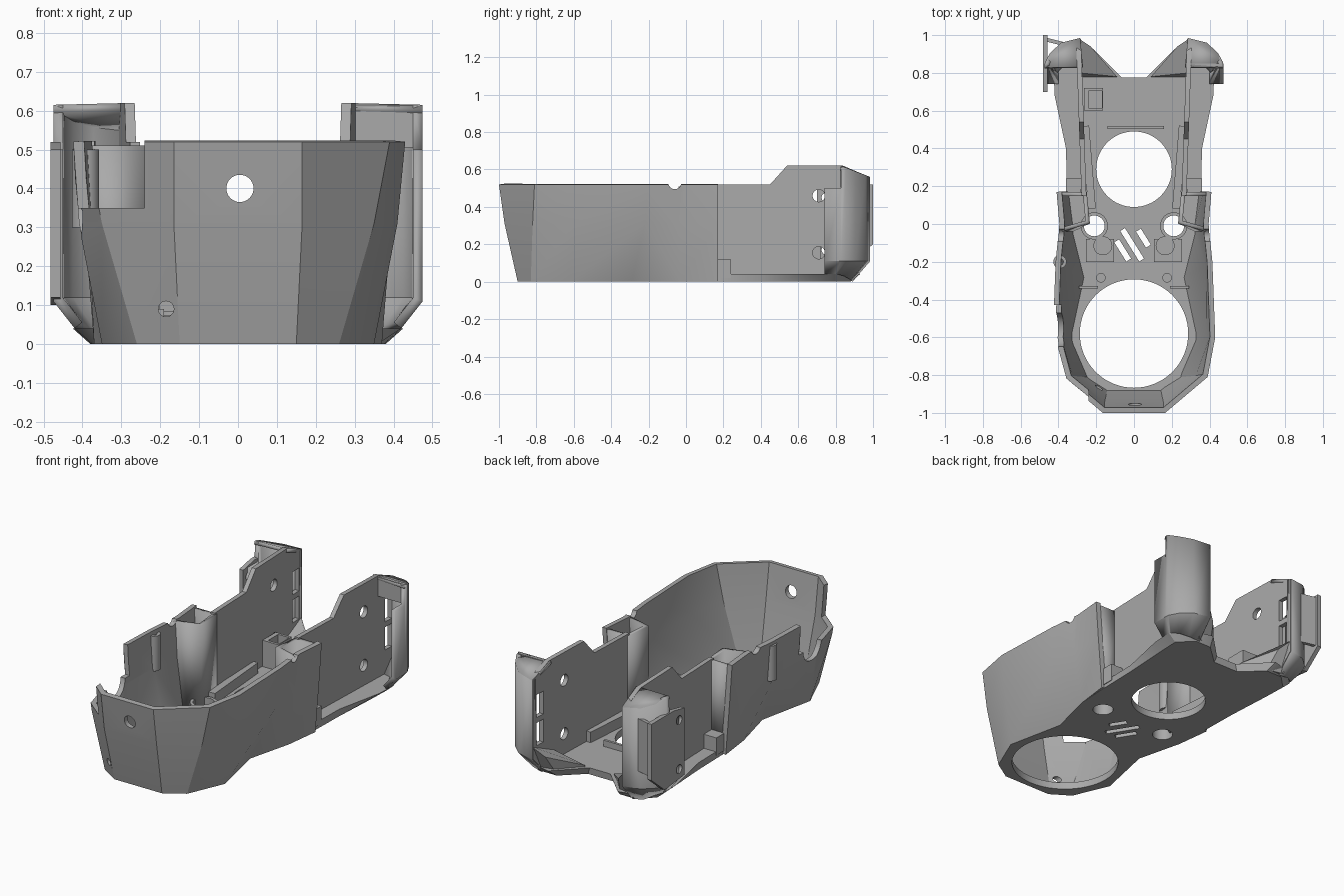
import bpy, bmesh, math
from mathutils import Matrix

if "Cube" in bpy.data.objects:
    bpy.data.objects.remove(bpy.data.objects["Cube"])

grey = bpy.data.materials.new("plain grey plastic")
grey.use_nodes = True
grey.diffuse_color = (0.4, 0.4, 0.4, 1)
grey.node_tree.nodes["Principled BSDF"].inputs["Base Color"].default_value = (0.4, 0.4, 0.4, 1)
parts = []


def add(name, bm, thick=0, offset=-1, mirror=False):
    """Turn a bmesh into an object, optionally thickened and mirrored."""
    mesh = bpy.data.meshes.new(name)
    bm.to_mesh(mesh)
    bm.free()
    ob = bpy.data.objects.new(name, mesh)
    bpy.context.scene.collection.objects.link(ob)
    mesh.materials.append(grey)
    if thick:
        m = ob.modifiers.new("thickness", 'SOLIDIFY')
        m.thickness, m.offset, m.use_even_offset = thick, offset, True
    if mirror:
        ob.modifiers.new("mirror", 'MIRROR')
    parts.append(ob)
    return ob


def sheet(rings):
    """Open strip of faces through equal-length rows of points."""
    bm = bmesh.new()
    rows = [[bm.verts.new(p) for p in r] for r in rings]
    for a, b in zip(rows, rows[1:]):
        for i in range(len(a) - 1):
            bm.faces.new((a[i], a[i + 1], b[i + 1], b[i]))
    return bm


def ngon(points):
    bm = bmesh.new()
    bm.faces.new([bm.verts.new(p) for p in points])
    return bm


def loft(low, high):
    """Closed solid between two matching outlines."""
    bm = bmesh.new()
    a, b = [[bm.verts.new(p) for p in r] for r in (low, high)]
    bm.faces.new(a[::-1])
    bm.faces.new(b)
    for i in range(len(a)):
        j = (i + 1) % len(a)
        bm.faces.new((a[i], a[j], b[j], b[i]))
    bmesh.ops.recalc_face_normals(bm, faces=bm.faces)
    return bm


def box(centre, size, angle=0):
    bm = bmesh.new()
    bmesh.ops.create_cube(bm, size=1, matrix=Matrix.Translation(centre)
                          @ Matrix.Rotation(angle, 4, 'Z') @ Matrix.Diagonal((*size, 1)))
    return bm


def rod(centre, radius, depth, axis='Z', sides=32):
    turn = {'Z': Matrix(), 'X': Matrix.Rotation(math.pi / 2, 4, 'Y'),
            'Y': Matrix.Rotation(math.pi / 2, 4, 'X')}[axis]
    bm = bmesh.new()
    bmesh.ops.create_cone(bm, cap_ends=True, segments=sides, radius1=radius, radius2=radius,
                          depth=depth, matrix=Matrix.Translation(centre) @ turn)
    return bm


def cut(ob, shapes):
    """Subtract the shapes from the part and bake the result."""
    helpers = []
    for bm in shapes:
        c = add("cutter", bm)
        parts.remove(c)
        c.hide_render = True
        m = ob.modifiers.new("cut", 'BOOLEAN')
        m.operation, m.solver, m.object = 'DIFFERENCE', 'EXACT', c
        helpers.append(c)
    dg = bpy.context.evaluated_depsgraph_get()
    baked = bpy.data.meshes.new_from_object(ob.evaluated_get(dg))
    ob.modifiers.clear()
    ob.data = baked
    for c in helpers:
        bpy.data.objects.remove(c)


def both(half, z):
    """Mirror a front-to-back half outline into a full row at height z."""
    return [(-x, y, z) for x, y in reversed(half)] + [(x, y, z) for x, y in half]


# Faceted front shell, creased towards a peak on each flank
foot = [(.15, -.9), (.26, -.83), (.35, -.62), (.28, -.29), (.345, -.03), (.37, .17)]
waist = [(.165, -.97), (.35, -.82), (.41, -.6), (.405, -.22), (.385, -.04), (.395, .17)]
rim = [(.165, -1), (.39, -.81), (.43, -.6), (.415, -.2), (.395, 0), (.41, .17)]
skin = sheet([both(foot, 0), both(waist, .31), both(rim, .52)])
skin.verts.ensure_lookup_table()
row = 2 * len(foot)
for peak, sides in ((9, (8, 10)), (2, (1, 3))):
    for i in sides:
        bmesh.ops.connect_verts(skin, verts=[skin.verts[row + peak], skin.verts[i]])
        skin.verts.ensure_lookup_table()
shell = add("front_shell", skin, .028)
cut(shell, [rod((.005, -1, .4), .035, .3, 'Y'),
            rod((-.185, -.9, .09), .02, .3, 'Y'),
            rod((0, -.06, .53), .035, 2, 'X'),
            box((-.44, -.73, .5), (.4, .6, .3)),
            rod((-.44, -.56, .36), .09, .3, 'X')])

# Floor plate with its openings
rear_low = [(.36, .4), (.375, .66), (.38, .8), (.3, .88), (.2, .88), (.08, .77)]
rear_high = [(.36, .4), (.42, .68), (.425, .8), (.33, .9), (.22, .93), (.065, .775)]
front_half = foot[:-1] + [(.355, .17)]
floor = add("floor_plate", loft(both(front_half + rear_low, 0), both(front_half + rear_high, .04)))
openings = [rod((0, -.58, 0), .287, .4, sides=64), rod((0, .29, 0), .2, .4, sides=64)]
openings += [rod((s * .21, -.01, 0), .055, .4) for s in (-1, 1)]
openings += [box((x, y, 0), (.03, length, .4), math.radians(32))
             for x, y, length in ((-.06, -.14, .12), (-.01, -.11, .19), (.05, -.075, .1))]
cut(floor, openings)

# Tall flat side panels behind the shell, with round holes and rear windows
profile = [(.15, .03), (.15, .52), (.45, .52), (.54, .62), (.84, .62), (.98, .56), (.98, .11), (.9, .03)]
panel = add("side_panels", ngon([(.265 + (y - .15) * .035, y, z) for y, z in profile]), .026, 0, True)
cut(panel, [rod((0, .71, z), .033, 2, 'X') for z in (.155, .46)]
    + [box((0, .92, z), (.7, .06, .13)) for z in (.24, .4)])

# Rounded wraps at the rear corners
plan = [(.475, .74), (.475, .829), (.475, .83), (.472, .855), (.445, .905), (.385, .96), (.285, .985)]
tops = [.5, .5, .615, .61, .59, .57, .56]
under = [(.42, .74, .04), (.42, .8, .04), (.42, .8, .04), (.42, .81, .04),
         (.39, .845, .03), (.35, .88, .01), (.285, .89, 0)]
add("rear_corners", sheet([under, [(x, y, .11) for x, y in plan],
                           [(x, y, z) for (x, y), z in zip(plan, tops)]]), .025, -1, True)

# Sloping caps over the rear corners, with a closing flap on the left one
add("corner_caps", ngon([(.27, .835, .62)] + [(x, y, z) for (x, y), z in zip(plan[2:], tops[2:])]),
    .02, -1, True)
add("left_cap_flap", box((.38, .84, .56), (.18, .02, .11)))

# Sloped feet inside the rear corners
add("rear_feet", loft([(.1, .77, .01), (.2, .88, .01), (.3, .9, .01), (.3, .77, .01)],
                      [(.09, .78, .05), (.23, .94, .12), (.29, .98, .18), (.29, .8, .1)]), mirror=True)

# Pocket walls joining shell and panels, leaning with the shell
pocket_low = [(.35, .158), (.26, .158), (.245, .01), (.33, -.03)]
pocket_high = [(.395, .158), (.26, .158), (.245, .01), (.385, -.03)]
add("pocket_walls", sheet([[(x, y, .03) for x, y in pocket_low],
                           [(x, y, .51) for x, y in pocket_high]]), .022, 0, True)

# Step at the foot of each panel
add("panel_steps", box((.32, .2, .07), (.08, .08, .1)), mirror=True)

# Clip plate on one rear corner
edge = [(.7, .12), (.7, .5), (.8, .52), (1, .52), (1, .2), (.88, .1)]
clip = add("clip_plate", loft([(-.482, y, z) for y, z in edge], [(-.457, y, z) for y, z in edge]))
cut(clip, [rod((-.47, .75, z), .025, .3, 'X') for z in (.17, .45)])
add("clip_web", box((-.42, .965, .36), (.11, .02, .3), math.radians(-14)))

# Middle deck, screw bosses, collars and floor ribs
for s, side in ((-1, "right"), (1, "left")):
    add(side + "_deck_pad", box((s * .18, -.14, .045), (.15, .12, .03)))
    add(side + "_large_boss", rod((s * .165, -.115, .06), .05, .05))
    add(side + "_small_boss", rod((s * .175, -.285, .05), .025, .05))
    collar = add(side + "_collar", rod((s * .21, -.01, .055), .072, .06))
    cut(collar, [rod((s * .21, -.01, .05), .055, .3)])
    add(side + "_floor_rib", box((s * .24, .3, .065), (.04, .44, .07), -s * .08))
    add(side + "_short_rib", box((s * .24, -.335, .06), (.1, .012, .06)))
add("cross_rib", box((.01, .51, .055), (.3, .015, .04)))

# Inner socket beside the panel and the outer boss on the shell
socket = add("socket", box((-.215, .66, .11), (.1, .12, .16)))
cut(socket, [box((-.205, .66, .14), (.07, .09, .2))])
boss = add("shell_boss", rod((-.392, -.2, .4), .035, .2))
cut(boss, [rod((-.392, -.2, .4), .018, .5)])

# Crisp facets, smooth round parts
bpy.ops.object.select_all(action='DESELECT')
for ob in parts:
    ob.select_set(True)
bpy.context.view_layer.objects.active = parts[0]
bpy.ops.object.shade_smooth_by_angle(angle=math.radians(30))
